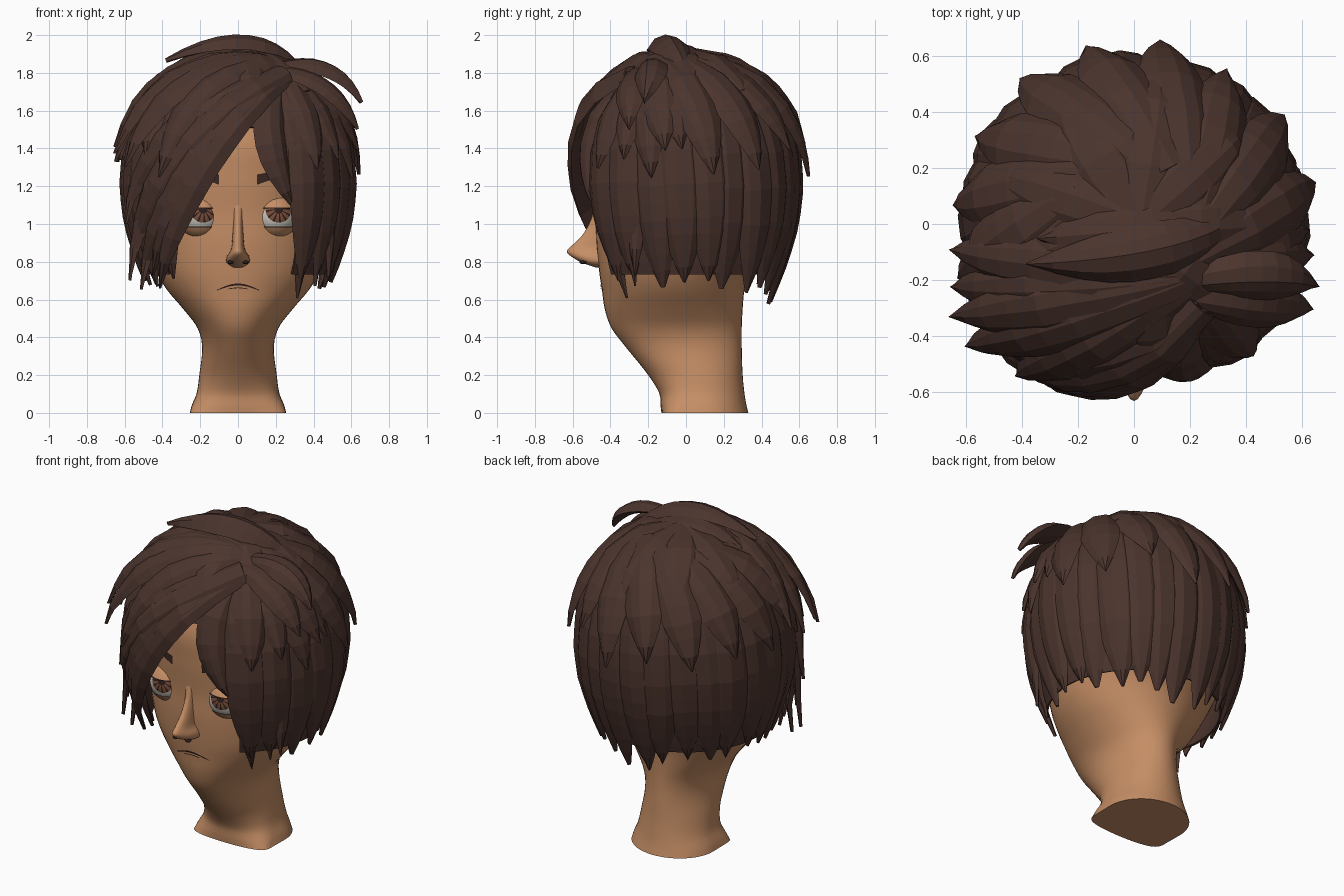
import bpy, bmesh, math, random
from mathutils import Vector

random.seed(4)
if "Cube" in bpy.data.objects:
    bpy.data.objects.remove(bpy.data.objects["Cube"])


def material(name, rgb):
    m = bpy.data.materials.new(name)
    m.use_nodes = True
    m.diffuse_color = (*rgb, 1)
    m.node_tree.nodes["Principled BSDF"].inputs["Base Color"].default_value = (*rgb, 1)
    return m


skin = material("skin", (0.56, 0.27, 0.13))
hair = material("hair", (0.07, 0.034, 0.026))
brow = material("brow", (0.045, 0.022, 0.017))
white = material("eye white", (0.58, 0.56, 0.5))
iris = material("iris", (0.2, 0.075, 0.04))
dark = material("dark line", (0.025, 0.012, 0.01))


def finish(name, bm, mats, smooth=False, normals=True):
    if normals:
        bmesh.ops.recalc_face_normals(bm, faces=bm.faces[:])
    for f in bm.faces:
        f.smooth = smooth
    me = bpy.data.meshes.new(name)
    bm.to_mesh(me)
    bm.free()
    for m in mats:
        me.materials.append(m)
    ob = bpy.data.objects.new(name, me)
    bpy.context.collection.objects.link(ob)
    return ob


def bridge(bm, rings, closed=True, keep=lambda i, j: True):
    n = len(rings[0])
    for i in range(len(rings) - 1):
        for j in range(n if closed else n - 1):
            k = (j + 1) % n
            if keep(i, j):
                bm.faces.new((rings[i][j], rings[i][k], rings[i + 1][k], rings[i + 1][j]))


# Smooth lofts from rows of (height, half width, front y, back y)
def row_at(rows, z):
    i = max(k for k in range(len(rows) - 1) if rows[k][0] <= z or k == 0)
    a, b = rows[i], rows[i + 1]
    p, q = rows[max(i - 1, 0)], rows[min(i + 2, len(rows) - 1)]
    h = b[0] - a[0]
    s = (z - a[0]) / h
    out = []
    for c in (1, 2, 3):
        m0 = (b[c] - p[c]) / (b[0] - p[0]) * h
        m1 = (q[c] - a[c]) / (q[0] - a[0]) * h
        out.append((2*s**3 - 3*s*s + 1) * a[c] + (s**3 - 2*s*s + s) * m0
                   + (3*s*s - 2*s**3) * b[c] + (s**3 - s*s) * m1)
    return out


def loft(name, rows, mat, steps, n):
    bm = bmesh.new()
    rings = []
    for i in range(steps + 1):
        z = rows[0][0] + (rows[-1][0] - rows[0][0]) * i / steps
        w, f, b = row_at(rows, z)
        # The front of the neck flattens towards its base
        power = min(1, .2 + z * 4)
        ring = []
        for j in range(n):
            c, s = math.cos(math.tau * j / n), math.sin(math.tau * j / n)
            s = s if s > 0 else -abs(s) ** power
            ring.append(bm.verts.new((w * c, (f + b) / 2 + (b - f) / 2 * s, z)))
        rings.append(ring)
    bridge(bm, rings)
    bm.faces.new(rings[0])
    bm.faces.new(rings[-1])
    ob = finish(name, bm, [mat], True)
    bpy.context.view_layer.objects.active = ob
    ob.select_set(True)
    bpy.ops.object.shade_smooth_by_angle(angle=math.radians(50))
    ob.select_set(False)


# Head and neck
HEAD = [(0, .255, -.13, .33), (.04, .245, -.135, .32), (.1, .22, -.14, .31), (.2, .205, -.2, .3),
        (.35, .19, -.32, .295), (.45, .215, -.395, .295), (.55, .29, -.43, .3), (.65, .375, -.445, .31),
        (.75, .435, -.46, .34), (.9, .485, -.475, .44), (1.05, .515, -.48, .5), (1.25, .53, -.5, .53),
        (1.45, .51, -.5, .52), (1.65, .42, -.4, .43), (1.78, .22, -.22, .24), (1.82, .03, -.03, .03)]
loft("head_and_neck", HEAD, skin, 70, 48)

# Nose and nostrils
loft("nose", [(.77, .025, -.48, -.4), (.795, .06, -.55, -.38), (.83, .058, -.61, -.36),
              (.855, .042, -.632, -.36), (.88, .034, -.61, -.37), (.94, .029, -.55, -.39),
              (1.02, .026, -.505, -.4), (1.1, .035, -.485, -.4)], skin, 26, 20)


def face_y(x, z):
    w, f, b = row_at(HEAD, z)
    return (f + b) / 2 - (b - f) / 2 * math.sqrt(max(0, 1 - (x / w) ** 2))


def ellipsoid(name, mat, loc, scale):
    bm = bmesh.new()
    bmesh.ops.create_uvsphere(bm, u_segments=16, v_segments=8, radius=1)
    for v in bm.verts:
        v.co = Vector(loc) + Vector(a * b for a, b in zip(v.co, scale))
    finish(name, bm, [mat], True)


# Thin painted plates that follow the face
def ribbon(name, mat, centre, half, x0, x1, n=12):
    bm = bmesh.new()
    rings = []
    for i in range(n + 1):
        s = i / n
        x = x0 + (x1 - x0) * s
        rings.append([bm.verts.new((x, face_y(x, z) - .006, z))
                      for z in (centre(s) - half(s), centre(s) + half(s))])
    bridge(bm, rings, False)
    for f in bm.faces:
        f.normal_update()
        if f.normal.y > 0:
            f.normal_flip()
    finish(name, bm, [mat], normals=False)


ribbon("mouth_line", dark, lambda s: .65 + .03 * math.sin(math.pi * s),
       lambda s: .002 + .003 * math.sin(math.pi * s), -.11, .11)
ribbon("lower_lip_line", dark, lambda s: .656 + .006 * math.sin(math.pi * s), lambda s: .002, -.05, .05)


# Band of a sphere around the vertical axis, used for eyelids and lash lines
def lid(name, mat, centre, radius, low, high):
    bm = bmesh.new()
    rings = []
    for i in range(9):
        e = math.radians(low + (high - low) * i / 8)
        rings.append([bm.verts.new(Vector(centre) + radius * Vector(
            (math.cos(e) * math.cos(a), math.cos(e) * math.sin(a), math.sin(e))))
            for a in [math.tau * j / 32 for j in range(32)]])
    bridge(bm, rings)
    finish(name, bm, [mat], True)


for side, label in ((1, "left"), (-1, "right")):
    ellipsoid(label + "_nostril", dark, (side * .042, -.545, .797), (.018, .02, .009))
    ribbon(label + "_eyebrow", brow, lambda s: 1.235 + .045 * s, lambda s: .027 - .012 * s,
           side * .1, side * .27)
    centre = Vector((side * .2, -.373, 1.04))
    # Eyeball with a spoked iris, coloured by angle from the sideways gaze
    bm = bmesh.new()
    bmesh.ops.create_uvsphere(bm, u_segments=36, v_segments=30, radius=.115)
    for f in bm.faces:
        c = f.calc_center_median().normalized()
        tilt = math.degrees(math.acos(max(-1, min(1, c.z))))
        spoke = int((math.atan2(c.y, c.x) + math.pi) / math.tau * 36) % 3 == 0
        f.material_index = 0 if tilt > 36 else 2 if tilt < 12 or spoke else 1
    gaze = Vector((.15, -1, .36)).to_track_quat("Z", "Y")
    for v in bm.verts:
        v.co = gaze @ v.co + centre
    finish(label + "_eyeball", bm, [white, iris, dark], True)
    lid(label + "_upper_lid", skin, centre, .121, 22, 89)
    lid(label + "_lash_line", dark, centre, .123, 20, 23)
    lid(label + "_lower_lash_line", dark, centre, .1195, -29, -27)
    lid(label + "_lower_lid", skin, centre, .119, -89, -28)

# Hair surface: a turned profile, addressed by arc length from the crown
PROFILE = [(0, 1.91), (.25, 1.855), (.42, 1.735), (.53, 1.58), (.585, 1.4),
           (.6, 1.2), (.58, 1.0), (.53, .8), (.46, .58), (.4, .4)]


def radius_height(t):
    for (r0, z0), (r1, z1) in zip(PROFILE, PROFILE[1:]):
        d = math.hypot(r1 - r0, z1 - z0)
        if t <= d:
            break
        t -= d
    return r0 + (r1 - r0) * t / d, z0 + (z1 - z0) * t / d


def planar(az, t):
    return Vector((math.cos(math.radians(az)), math.sin(math.radians(az)))) * t


def sweep(a, b):
    def path(s):
        p = planar(*a).lerp(planar(*b), s)
        r, z = radius_height(p.length)
        d = p.normalized() * r
        return Vector((d.x, d.y, z))
    return path


def bezier(a, c, b):
    a, b, c = Vector(a), Vector(b), Vector(c)
    return lambda s: a * (1 - s) ** 2 + c * 2 * s * (1 - s) + b * s * s


def front(a, c, b):
    flat = bezier(a, c, b)

    def path(s):
        x, z = flat(s)
        r = next(r0 + (r1 - r0) * (z0 - z) / (z0 - z1)
                 for (r0, z0), (r1, z1) in zip(PROFILE, PROFILE[1:]) if z >= z1)
        return Vector((x, -math.sqrt(max(r * r - x * x, .08)), z))
    return path


# One tapered, ridged lock of hair
def lock(bm, path, width, base=0, lift=0, tip=.03, thick=.04, n=9):
    rings = []
    for i in range(n + 1):
        s = i / n
        p = path(s)
        tangent = (path(min(s + .02, 1)) - path(max(s - .02, 0))).normalized()
        out = Vector((p.x, p.y, (p.z - 1.2) * (.9 if p.z > 1.2 else .2))).normalized()
        across = tangent.cross(out).normalized()
        out = across.cross(tangent)
        k = .65 + .35 * min(s / .35, 1) if s < .5 else tip + (1 - tip) * (1 - (2 * s - 1) ** 2)
        w, h = width * k, thick * (.3 + .7 * k)
        p = p + out * (base + lift * s * s)
        rings.append([bm.verts.new(p + across * w * a + out * (h * b - (w * a) ** 2 / 1.1))
                      for a, b in ((-1, 0), (-.5, .8), (.1, 1), (.55, .7), (1, 0), (0, -.4))])
    bridge(bm, rings)
    bm.faces.new(rings[0])
    bm.faces.new(rings[-1])


# Inner cap with the face left open
bm = bmesh.new()
rings = []
for i in range(25):
    r, z = radius_height(.03 + 1.47 * i / 24)
    rings.append([bm.verts.new(((r - .025) * math.cos(a), (r - .025) * math.sin(a), z - .02))
                  for a in [math.tau * j / 60 for j in range(60)]])
bridge(bm, rings, keep=lambda i, j: i < 11 or not 37 <= j < 51)
bm.faces.new(rings[0])
cap = finish("hair_cap", bm, [hair])
cap.modifiers.new("thickness", "SOLIDIFY").thickness = .012

# Long hanging locks around the sides and back
bm = bmesh.new()
for i in range(20):
    az = -46 + 268 * i / 19
    end = 1.56 + .09 * math.exp(-((az - 80) / 35) ** 2) + random.uniform(-.02, .05)
    lock(bm, sweep((az - 5, .5), (az + random.uniform(-2, 4), end)), .135,
         random.uniform(-.025, -.005), 0, random.choice((.02, .05, .1)), n=12)
finish("long_locks", bm, [hair])

# Swirled shorter layers around the crown
bm = bmesh.new()
for i in range(11):
    az = -18 + 230 * i / 10
    lock(bm, sweep((az - 40, .24), (az + 8, random.uniform(.85, 1.0))), .12,
         random.uniform(-.005, .008), .05)
for i in range(9):
    az = 40 * i
    lock(bm, sweep((az - 30, .03), (az, random.uniform(.5, .62))), .125, 0, .02, .3)
finish("crown_locks", bm, [hair])

# Fringe swept to the right from the parting
bm = bmesh.new()
for cx, cz, ex, ez in ((-.35, 1.31, -.385, .67), (-.38, 1.35, -.42, .74), (-.42, 1.4, -.48, .65),
                       (-.46, 1.45, -.5, .82), (-.5, 1.5, -.54, .7), (-.53, 1.55, -.56, 1.0)):
    lock(bm, front((.24, 1.78), (cx, cz), (ex, ez)), .1, random.uniform(.015, .035), .015)
for az, t, lift in ((188, .85, .06), (199, .92, .08), (207, .88, .13), (216, .95, .13), (232, 1.0, .07)):
    lock(bm, sweep((-40, .3), (az, t)), .11, .01, lift)
finish("fringe_locks", bm, [hair])

# Locks falling to the left of the parting
bm = bmesh.new()
for cx, cz, ex, ez in ((.1, 1.5, .31, 1.08), (.45, 1.3, .33, .6), (.5, 1.35, .43, .67),
                       (.56, 1.4, .5, .72)):
    lock(bm, front((.22, 1.78), (cx, cz), (ex, ez)), .09, -.03)
for az, t in ((-48, .95), (-32, .9), (-17, 1.0), (-2, .85)):
    lock(bm, sweep((-42, .3), (az, t)), .1, -.01, .04)
finish("left_locks", bm, [hair])

# Loose locks on top
bm = bmesh.new()
lock(bm, bezier((.29, -.02, 1.83), (.08, -.13, 2.05), (-.38, -.14, 1.86)), .1, thick=.055)
lock(bm, bezier((.24, .02, 1.82), (0, -.05, 1.99), (-.34, -.05, 1.83)), .12, thick=.05)
lock(bm, bezier((.22, -.2, 1.82), (.5, -.16, 1.88), (.65, -.22, 1.64)), .09, thick=.05)
lock(bm, bezier((.22, -.26, 1.8), (.5, -.3, 1.78), (.63, -.3, 1.5)), .09)
finish("loose_top_locks", bm, [hair])
